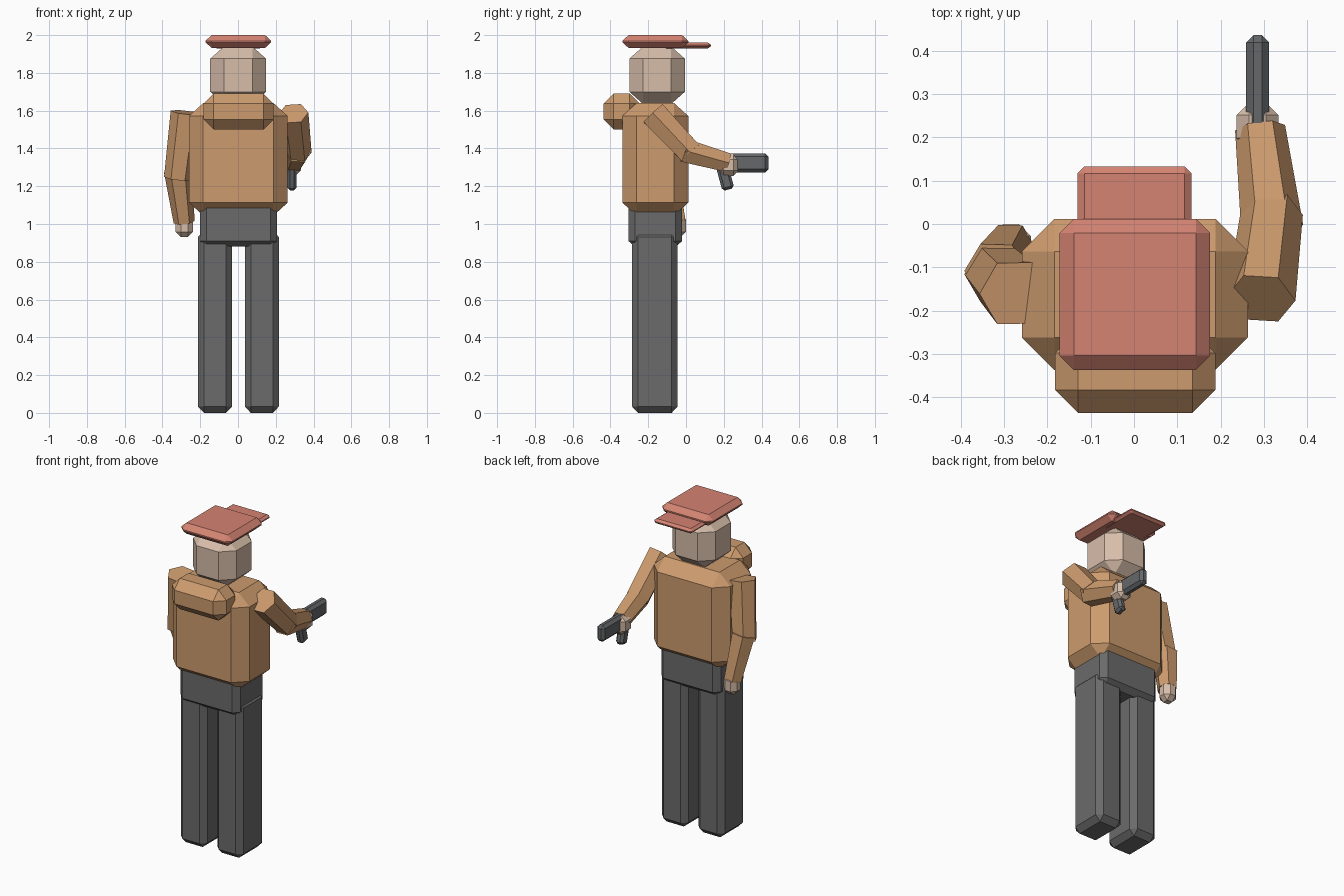
import bpy, bmesh, math
from mathutils import Matrix, Vector

if "Cube" in bpy.data.objects:
    bpy.data.objects.remove(bpy.data.objects["Cube"], do_unlink=True)


def material(name, r, g, b):
    m = bpy.data.materials.new(name)
    m.use_nodes = True
    m.diffuse_color = (r, g, b, 1)
    m.node_tree.nodes["Principled BSDF"].inputs["Base Color"].default_value = (r, g, b, 1)
    return m


jacket = material("tan jacket", 0.61, 0.33, 0.156)
trousers = material("dark grey trousers", 0.147, 0.147, 0.147)
red = material("faded red", 0.66, 0.23, 0.17)
skin = material("pale skin", 0.68, 0.51, 0.40)
metal = material("gun metal", 0.13, 0.135, 0.14)


def finish(name, bm, mat):
    mesh = bpy.data.meshes.new(name)
    bm.to_mesh(mesh)
    bm.free()
    mesh.materials.append(mat)
    obj = bpy.data.objects.new(name, mesh)
    bpy.context.collection.objects.link(obj)
    return obj


def box(name, mat, x, y, z, chamfer, tilt=0):
    """Chamfered box from (min, max) ranges; chamfer is one size per axis."""
    spans = (x, y, z)
    size = [(hi - lo) / c for (lo, hi), c in zip(spans, chamfer)]
    centre = Vector([(lo + hi) / 2 for lo, hi in spans])
    bm = bmesh.new()
    bmesh.ops.create_cube(bm, size=1)
    bmesh.ops.scale(bm, vec=size, verts=bm.verts)
    bmesh.ops.bevel(bm, geom=bm.edges[:], offset=1, segments=1, affect='EDGES')
    bmesh.ops.scale(bm, vec=chamfer, verts=bm.verts)
    bm.transform(Matrix.Translation(centre) @ Matrix.Rotation(tilt, 4, 'X'))
    return finish(name, bm, mat)


def limb(name, mat, start, end, r1, r2):
    """Tapered six-sided prism between two points."""
    a, b = Vector(start), Vector(end)
    zc = (b - a).normalized()
    xc = (Vector((1, 0, 0)) - zc * zc.x).normalized()
    yc = zc.cross(xc)
    frame = Matrix((xc, yc, zc)).transposed().to_4x4()
    frame.translation = (a + b) / 2
    bm = bmesh.new()
    bmesh.ops.create_cone(bm, cap_ends=True, segments=6, radius1=r1, radius2=r2,
                          depth=(b - a).length)
    bm.transform(frame @ Matrix.Rotation(math.pi / 2, 4, 'Z'))
    return finish(name, bm, mat)


# Cap and visor
box("cap", red, (-.172, .176), (-.337, .012), (1.932, 2), (.033, .033, .03))
box("cap_visor", red, (-.13, .133), (-.12, .133), (1.93, 1.96), (.016, .016, .012))

# Head, torso and hood
box("head", skin, (-.147, .149), (-.3, -.006), (1.635, 1.94), (.073, .073, .065))
box("torso", jacket, (-.259, .263), (-.337, .012), (1.045, 1.64), (.075, .075, .068))
box("hood", jacket, (-.182, .188), (-.436, -.245), (1.5, 1.69), (.053, .053, .053))

# Pelvis and legs
box("pelvis", trousers, (-.202, .207), (-.305, -.02), (.88, 1.12), (.035, .035, .03))
for side, left_edge in (("right", -.212), ("left", .036)):
    box(side + "_leg", trousers, (left_edge, left_edge + .18), (-.285, -.044),
        (0, .965), (.032, .032, .033))

# Hanging arm
limb("right_upper_arm", jacket, (-.275, -.16, 1.59), (-.318, -.115, 1.24), .082, .074)
limb("right_forearm", jacket, (-.318, -.11, 1.28), (-.285, -.05, 1.01), .074, .056)
box("right_hand", skin, (-.33, -.238), (-.09, 0), (.93, 1.05), (.028, .028, .028))

# Raised arm
limb("left_upper_arm", jacket, (.293, -.172, 1.585), (.318, .025, 1.375), .08, .072)
limb("left_forearm", jacket, (.319, -.01, 1.39), (.291, .222, 1.325), .072, .058)
box("left_hand", skin, (.237, .333), (.17, .28), (1.255, 1.37), (.028, .028, .028))

# Pistol
box("pistol_barrel", metal, (.259, .312), (.2, .436), (1.273, 1.374), (.017, .017, .017))
box("pistol_grip", metal, (.262, .31), (.175, .24), (1.18, 1.31), (.014, .014, .014),
    math.radians(15))
